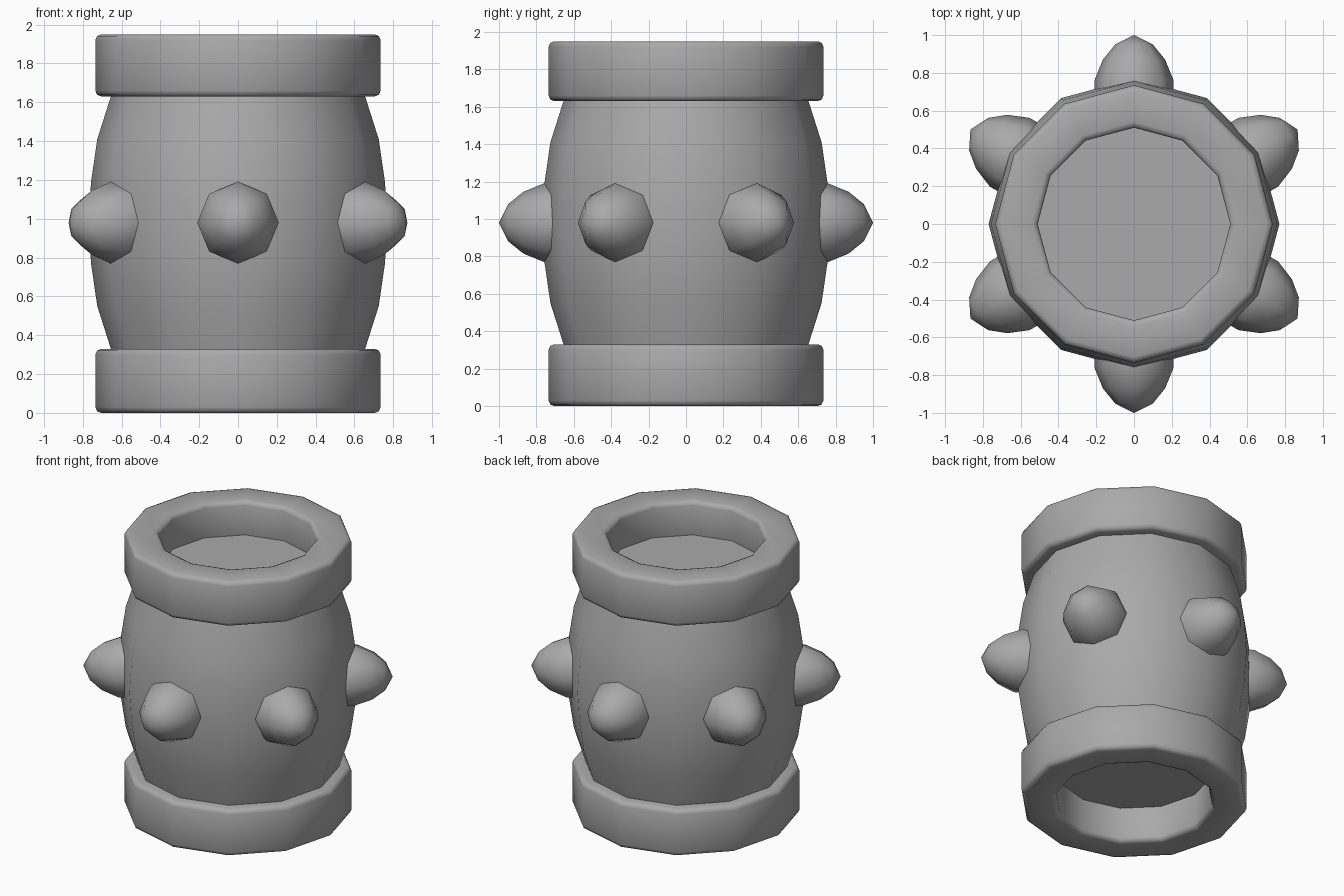
import bpy, bmesh, math
from mathutils import Matrix, Vector

cube = bpy.data.objects.get("Cube")
if cube:
    bpy.data.objects.remove(cube, do_unlink=True)

MID = 0.98          # height of the waist
SIDES = 12

grey = bpy.data.materials.new("plain_grey")
grey.use_nodes = True
colour = (0.4, 0.4, 0.4, 1)
grey.diffuse_color = colour
grey.node_tree.nodes["Principled BSDF"].inputs["Base Color"].default_value = colour


def lathe(profile, sides, closed=False):
    """Spin (radius, height) points about z; open profiles get capped ends."""
    bm = bmesh.new()
    loops = []
    for r, z in profile:
        if r == 0:
            loops.append([bm.verts.new((0, 0, z))] * sides)
        else:
            loops.append([bm.verts.new((r * math.cos(a), r * math.sin(a), z))
                          for a in (math.tau * i / sides for i in range(sides))])
    pairs = list(zip(loops, loops[1:]))
    if closed:
        pairs.append((loops[-1], loops[0]))
    for low, high in pairs:
        for i in range(sides):
            j = (i + 1) % sides
            corners = list(dict.fromkeys((low[i], low[j], high[j], high[i])))
            bm.faces.new(corners)
    if not closed:
        for loop in (loops[0], loops[-1]):
            if loop[0] is not loop[1]:
                bm.faces.new(loop)
    bmesh.ops.recalc_face_normals(bm, faces=bm.faces)
    return bm


def finish(bm, name, angle, matrix=Matrix()):
    mesh = bpy.data.meshes.new(name)
    bm.to_mesh(mesh)
    bm.free()
    mesh.materials.append(grey)
    obj = bpy.data.objects.new(name, mesh)
    bpy.context.collection.objects.link(obj)
    obj.matrix_world = matrix
    bpy.ops.object.select_all(action='DESELECT')
    obj.select_set(True)
    bpy.context.view_layer.objects.active = obj
    bpy.ops.object.shade_smooth_by_angle(angle=math.radians(angle))


# Bulging barrel body, mirrored about its waist, closed inside the rims
upper = [(0.757, 0.21), (0.725, 0.43), (0.655, 0.65), (0.635, 0.73)]
profile = ([(r, MID - h) for r, h in reversed(upper)] + [(0.77, MID)]
           + [(r, MID + h) for r, h in upper])
finish(lathe(profile, SIDES), "barrel_body", 40)

# Thick rims with softened edges
for name, low, high in (("bottom_rim", 0, 0.33), ("top_rim", 1.63, 1.95)):
    bm = lathe([(0.735, low), (0.735, high), (0.51, high), (0.51, low)], SIDES, True)
    edges = [e for e in bm.edges if e.calc_face_angle(0) > math.radians(60)]
    bmesh.ops.bevel(bm, geom=edges, offset=0.03, segments=2, profile=0.5,
                    affect='EDGES')
    finish(bm, name, 50)

# Six rounded studs pointing outward around the waist
stud = [(0.21, 0.68), (0.21, 0.76), (0.165, 0.87), (0.1, 0.95), (0, 1.0)]
for i in range(6):
    a = math.radians(30 + 60 * i)
    turn = Vector((math.cos(a), math.sin(a), 0)).to_track_quat('Z', 'Y').to_matrix().to_4x4()
    finish(lathe(stud, 8), f"stud_{i + 1}", 60, Matrix.Translation((0, 0, MID)) @ turn)
